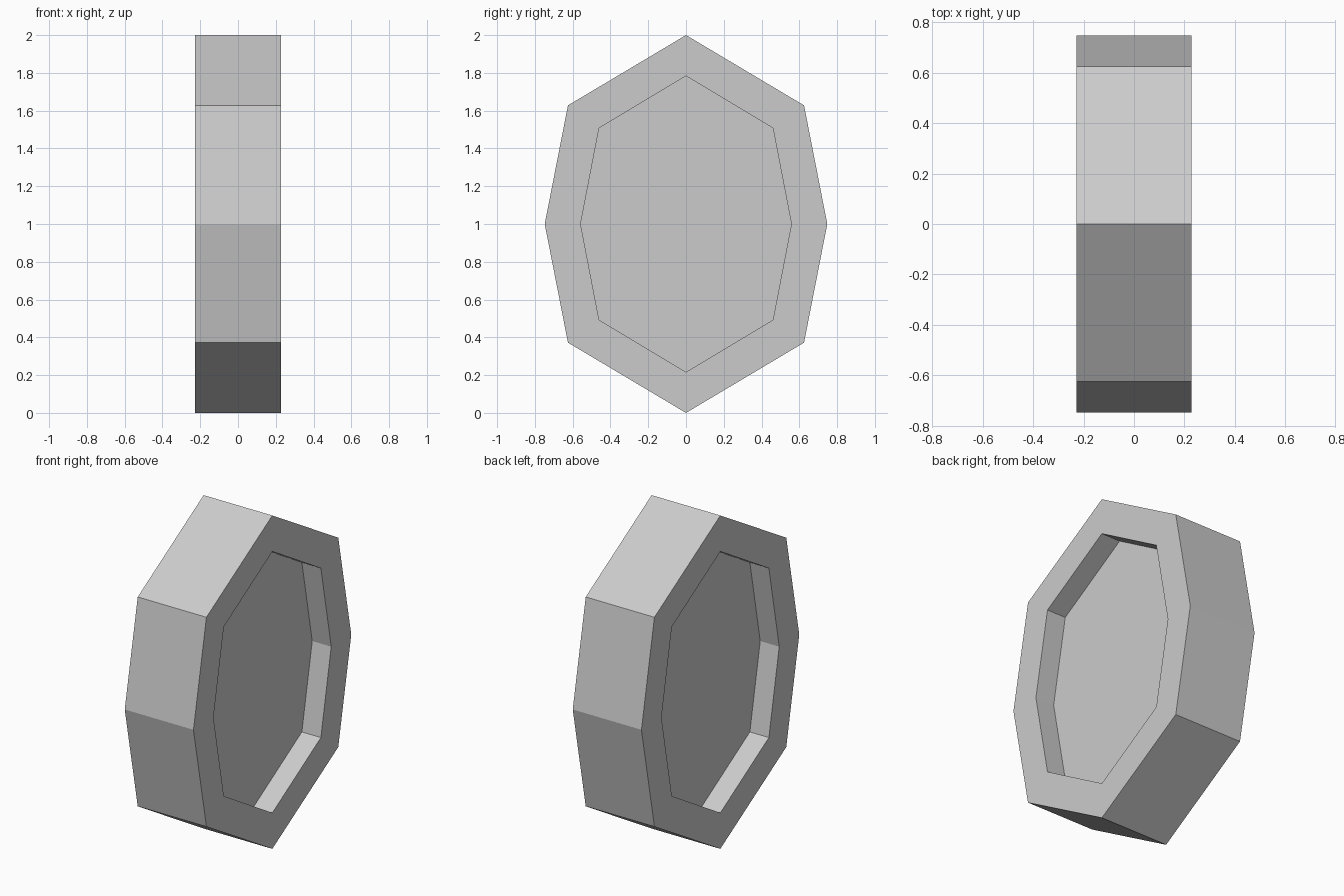
import bpy, bmesh

if "Cube" in bpy.data.objects:
    bpy.data.objects.remove(bpy.data.objects["Cube"])

HALF_WIDTH = 0.228   # half thickness along x
FLOOR = 0.102        # x of the recessed faces
CENTRE_Z = 1.0


def octagon(top, corner_y, corner_z, side):
    """Stretched octagon in the y-z plane, counter-clockwise from +x."""
    return [(side, 0), (corner_y, corner_z), (0, top), (-corner_y, corner_z),
            (-side, 0), (-corner_y, -corner_z), (0, -top), (corner_y, -corner_z)]


def ring(bm, profile, x):
    return [bm.verts.new((x, y, z + CENTRE_Z)) for y, z in profile]


def bridge(bm, a, b):
    for i in range(len(a)):
        j = (i + 1) % len(a)
        bm.faces.new((a[i], a[j], b[j], b[i]))


outer = octagon(1.0, 0.625, 0.628, 0.748)
inner = octagon(0.784, 0.46, 0.508, 0.558)

# Walk the section from one recess floor, round the rim, to the other floor
bm = bmesh.new()
section = [(inner, -FLOOR), (inner, -HALF_WIDTH), (outer, -HALF_WIDTH),
           (outer, HALF_WIDTH), (inner, HALF_WIDTH), (inner, FLOOR)]
rings = [ring(bm, profile, x) for profile, x in section]
for a, b in zip(rings, rings[1:]):
    bridge(bm, a, b)

# Recess floors
bm.faces.new(rings[0])
bm.faces.new(rings[-1])
bmesh.ops.recalc_face_normals(bm, faces=bm.faces)

mesh = bpy.data.meshes.new("recessed_octagon")
bm.to_mesh(mesh)
bm.free()
bpy.context.collection.objects.link(bpy.data.objects.new("recessed_octagon", mesh))
